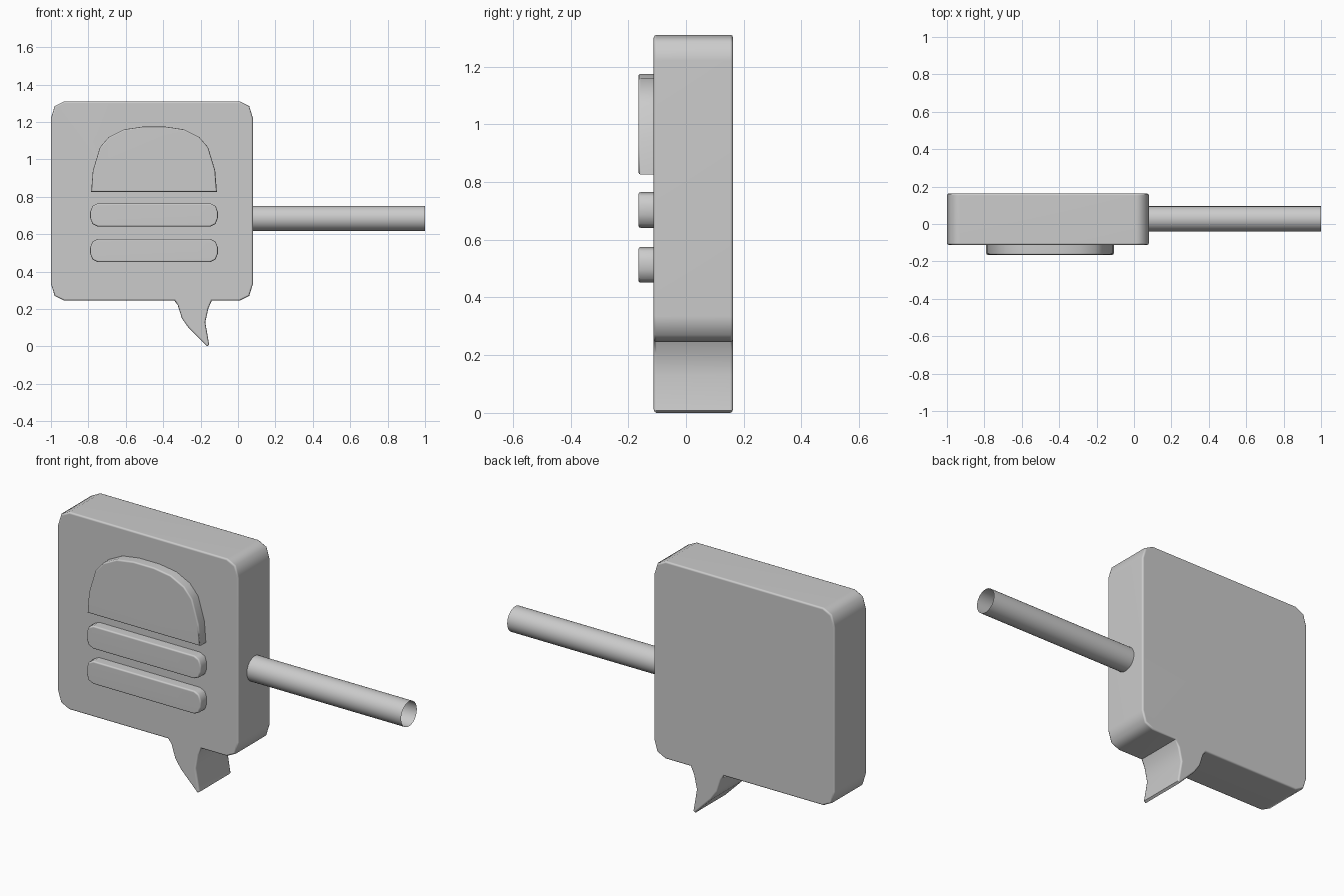
import bpy, bmesh, math

cube = bpy.data.objects.get("Cube")
if cube:
    bpy.data.objects.remove(cube, do_unlink=True)

grey = bpy.data.materials.new("plain grey")
grey.use_nodes = True
COLOUR = (0.6, 0.6, 0.6, 1)
grey.diffuse_color = COLOUR
grey.node_tree.nodes["Principled BSDF"].inputs["Base Color"].default_value = COLOUR


def finish(name, bm, angle):
    bmesh.ops.recalc_face_normals(bm, faces=bm.faces[:])
    mesh = bpy.data.meshes.new(name)
    bm.to_mesh(mesh)
    bm.free()
    mesh.materials.append(grey)
    obj = bpy.data.objects.new(name, mesh)
    bpy.context.collection.objects.link(obj)
    bpy.ops.object.select_all(action='DESELECT')
    obj.select_set(True)
    bpy.context.view_layer.objects.active = obj
    bpy.ops.object.shade_smooth_by_angle(angle=math.radians(angle))
    return obj


def slab(name, outline, front, back, bevel, round_back=True):
    """Extrude an x-z outline along y and round its rims."""
    bm = bmesh.new()
    face = bm.faces.new([bm.verts.new((x, front, z)) for x, z in outline])
    extruded = bmesh.ops.extrude_face_region(bm, geom=[face], use_keep_orig=True)
    for v in extruded["geom"]:
        if isinstance(v, bmesh.types.BMVert):
            v.co.y = back
    bmesh.ops.recalc_face_normals(bm, faces=bm.faces[:])
    levels = (front, back) if round_back else (front,)
    rims = [e for e in bm.edges
            if any(all(abs(v.co.y - y) < 1e-5 for v in e.verts) for y in levels)]
    bmesh.ops.bevel(bm, geom=rims, offset=bevel, segments=2, profile=0.5,
                    affect='EDGES', clamp_overlap=True)
    obj = finish(name, bm, 50)
    weighted = obj.modifiers.new("flat faces", 'WEIGHTED_NORMAL')
    weighted.keep_sharp = True
    return obj


def corner_box(x0, x1, z0, z1, corner):
    """Outline running clockwise from the lower left; corner holds inset points."""
    lower_left = [(x0 + a, z0 + b) for a, b in corner]
    upper_left = [(x0 + a, z1 - b) for a, b in reversed(corner)]
    upper_right = [(x1 - a, z1 - b) for a, b in corner]
    lower_right = [(x1 - a, z0 + b) for a, b in reversed(corner)]
    return lower_left + upper_left + upper_right + lower_right


# Speech bubble board with its curved tail
tail = [(-0.14, 0.245), (-0.158, 0.205), (-0.175, 0.13), (-0.154, 0.008),
        (-0.166, 0.0), (-0.265, 0.10), (-0.3, 0.15), (-0.322, 0.22), (-0.34, 0.245)]
board = corner_box(-1, 0.08, 0.245, 1.31,
                   [(0.07, 0), (0.02, 0.025), (0, 0.09)])
slab("bubble_board", board + tail, -0.112, 0.163, 0.012)

# Raised dome on the front
half_dome = [(-0.785, 0.826), (-0.776, 0.94), (-0.738, 1.065), (-0.69, 1.12),
             (-0.61, 1.16), (-0.51, 1.175)]
centre = -0.449
dome = half_dome + [(2 * centre - x, z) for x, z in reversed(half_dome)]
slab("front_dome", dome, -0.165, -0.105, 0.008, False)

# Two raised bars below the dome
for name, low in (("upper_bar", 0.641), ("lower_bar", 0.451)):
    bar = corner_box(-0.79, -0.108, low, low + 0.124,
                     [(0.04, 0), (0.012, 0.014), (0, 0.045)])
    slab(name, bar, -0.165, -0.105, 0.008, False)

# Open tube sticking out of the side
bm = bmesh.new()
bmesh.ops.create_cone(bm, cap_ends=False, segments=32, radius1=0.067, radius2=0.067, depth=0.94)
pole = finish("side_pole", bm, 50)
pole.rotation_euler = (0, math.pi / 2, 0)
pole.location = (0.53, 0.028, 0.685)
